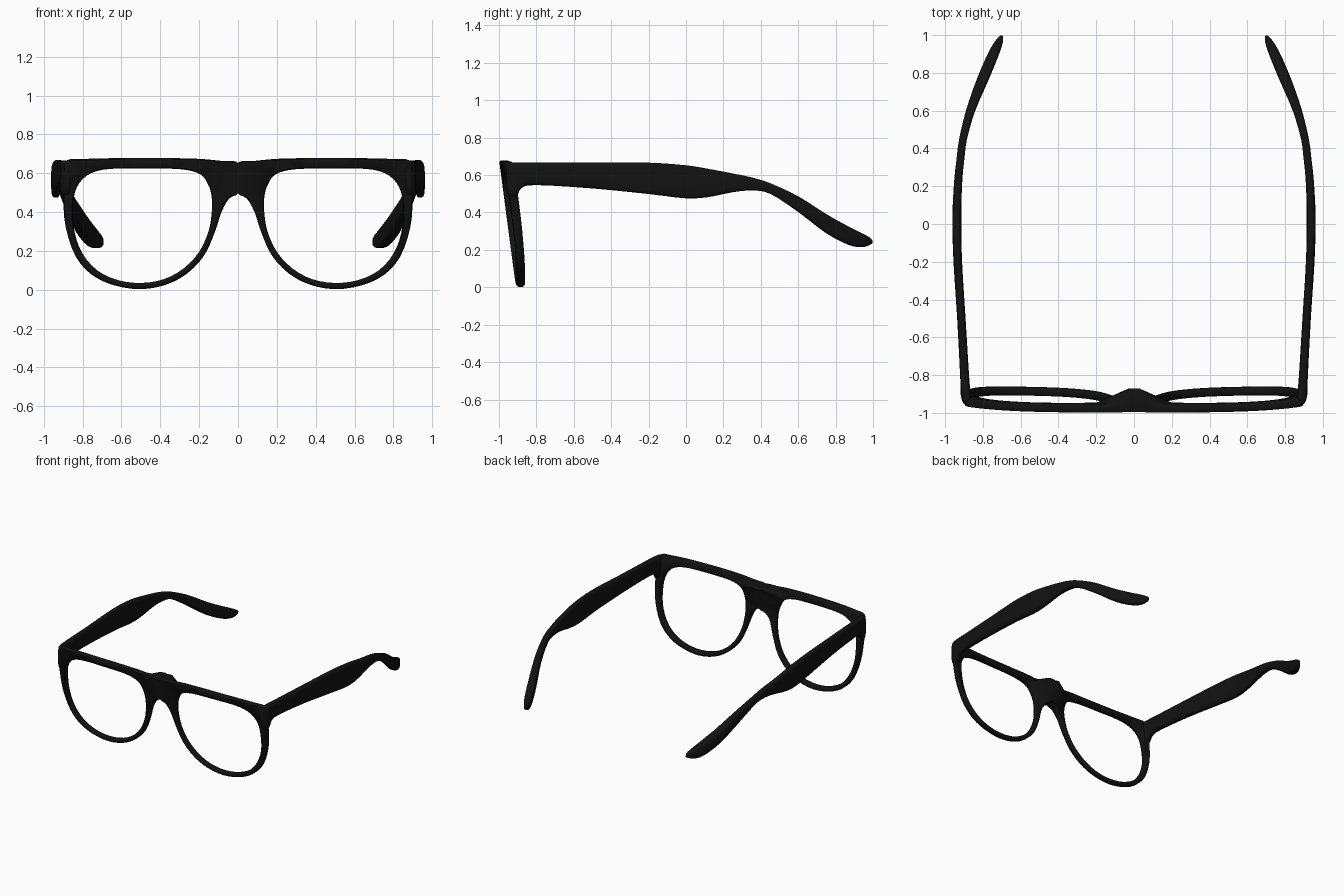
import bpy, bmesh, math
from mathutils import Vector

if "Cube" in bpy.data.objects:
    bpy.data.objects.remove(bpy.data.objects["Cube"])

black = bpy.data.materials.new("black_plastic")
black.diffuse_color = (0.006, 0.006, 0.006, 1)
black.use_nodes = True
black.node_tree.nodes["Principled BSDF"].inputs["Base Color"].default_value = black.diffuse_color


def clamp(v):
    return max(0.0, min(1.0, v))


def spline(rows, steps, closed):
    """Catmull-Rom interpolation of rows of numbers."""
    n, out = len(rows), []
    get = lambda i: rows[i % n] if closed else rows[max(0, min(n - 1, i))]
    for i in range(n if closed else n - 1):
        p = [get(i + k) for k in (-1, 0, 1, 2)]
        for s in range(steps):
            t = s / steps
            out.append([b + 0.5 * t * (c - a + t * (2*a - 5*b + 4*c - d + t * (3*(b - c) + d - a)))
                        for a, b, c, d in zip(*p)])
    if not closed:
        out.append(list(rows[-1]))
    return out


def loft(name, rings, closed):
    """Skin rings of points, then mirror to the other side."""
    bm = bmesh.new()
    vs = [[bm.verts.new(p) for p in r] for r in rings]
    n, m = len(vs), len(vs[0])
    for i in range(n if closed else n - 1):
        a, b = vs[i], vs[(i + 1) % n]
        for j in range(m):
            k = (j + 1) % m
            bm.faces.new((a[j], a[k], b[k], b[j]))
    if not closed:
        bm.faces.new(vs[0])
        bm.faces.new(vs[-1])
    bmesh.ops.recalc_face_normals(bm, faces=bm.faces[:])
    # open the centre plane so the halves join
    inner = [f for f in bm.faces if all(abs(v.co.x) < 1e-5 for v in f.verts)]
    bmesh.ops.delete(bm, geom=inner, context='FACES')
    me = bpy.data.meshes.new(name)
    bm.to_mesh(me)
    bm.free()
    ob = bpy.data.objects.new(name, me)
    bpy.context.collection.objects.link(ob)
    me.materials.append(black)
    mod = ob.modifiers.new("mirror", 'MIRROR')
    mod.merge_threshold = 0.0005
    bpy.ops.object.select_all(action='DESELECT')
    ob.select_set(True)
    bpy.context.view_layer.objects.active = ob
    bpy.ops.object.shade_smooth_by_angle(angle=math.radians(50))
    return ob


# Front frame: lens edge (x, z) paired with outer edge (x, z)
RIM = [
    (.50, .625, .50, .678), (.63, .624, .67, .677), (.73, .61, .80, .673),
    (.80, .57, .885, .665), (.84, .50, .90, .60), (.85, .40, .90, .47),
    (.84, .29, .887, .32), (.80, .185, .835, .17), (.725, .10, .75, .075),
    (.62, .05, .635, .022), (.50, .035, .50, .003), (.38, .055, .37, .026),
    (.28, .11, .26, .085), (.20, .195, .172, .18), (.152, .30, .118, .30),
    (.136, .39, .085, .40), (.134, .46, .045, .47), (.142, .51, 0, .497),
    (.158, .55, 0, .575), (.18, .583, 0, .655), (.22, .606, .09, .664),
    (.29, .62, .20, .674), (.38, .624, .36, .678)]
THICK, R = 0.045, 0.009


def on_frame(p, depth):
    """Place a flat point on the tilted, bowed front with a thick bridge."""
    x, z = p
    front = -0.999 + (0.678 - z) * 0.132 + 0.032 * (abs(x) / 0.9) ** 4
    back = front + THICK
    w = clamp((0.1 - x) / 0.05) * clamp((z - 0.42) / 0.14)
    back += w * (-0.872 - back)
    y = front + depth if depth < THICK / 2 else back - (THICK - depth)
    return (x, y, z)


rings = []
for ix, iz, ox, oz in spline(RIM, 3, True):
    ox = max(ox, 0.0)
    i, o = Vector((ix, iz)), Vector((ox, oz))
    d = (o - i).normalized()
    i2, o2 = i + d * R, o - d * R * clamp(ox / 0.02)
    rings.append([on_frame(p, dep) for p, dep in (
        (i2, 0), (o2, 0), (o, R), (o, THICK - R),
        (o2, THICK), (i2, THICK), (i, THICK - R), (i, R))])
loft("front_frame", rings, True)

# Temple arms: y, centre x, width, top z, bottom z
ARM = [
    (-.962, .880, .020, .655, .53), (-.945, .882, .048, .666, .49),
    (-.91, .889, .056, .667, .485), (-.88, .892, .052, .667, .53),
    (-.80, .897, .048, .667, .546), (-.50, .914, .045, .667, .528),
    (-.20, .933, .046, .667, .498), (0, .938, .048, .653, .475),
    (.12, .936, .046, .634, .482), (.25, .929, .043, .609, .508),
    (.35, .918, .042, .588, .517), (.45, .905, .042, .557, .500),
    (.60, .865, .050, .487, .402), (.75, .807, .064, .392, .288),
    (.87, .757, .064, .325, .226), (.94, .727, .054, .29, .214),
    (.98, .709, .034, .268, .225), (.998, .702, .012, .252, .236)]
rings = []
for y, x, w, top, bot in spline(ARM, 3, False):
    h, ring = (top - bot) / 2, []
    for k in range(16):
        a = 2 * math.pi * (k + 0.5) / 16
        c, s = math.cos(a), math.sin(a)
        ring.append((x + w / 2 * math.copysign(abs(c) ** 0.6, c), y,
                     bot + h + h * math.copysign(abs(s) ** 0.45, s)))
    rings.append(ring)
loft("temple_arms", rings, False)
